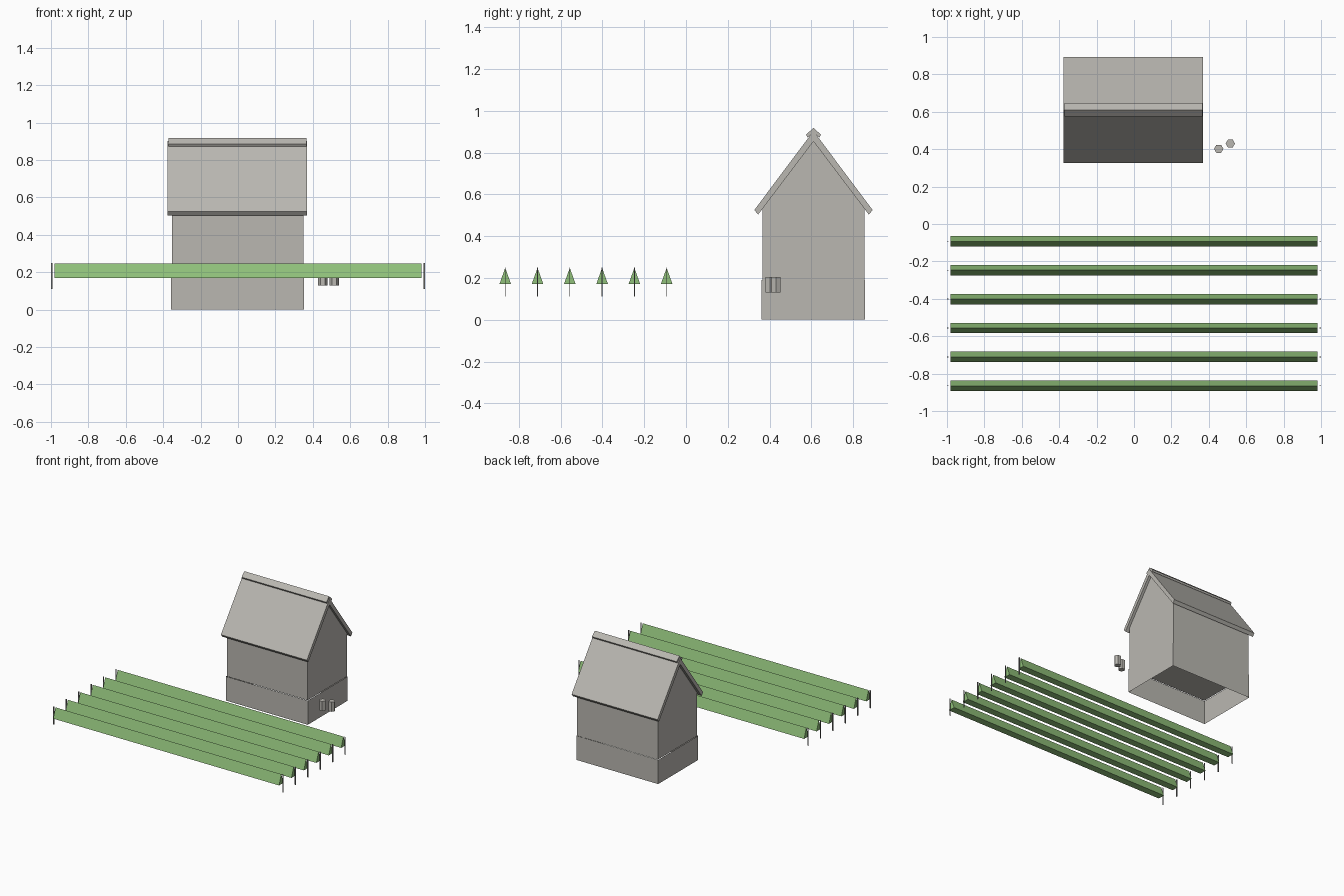
import bpy
import bmesh
from math import cos, sin, pi

cube = bpy.data.objects.get("Cube")
if cube:
    bpy.data.objects.remove(cube)


def material(name, r, g, b):
    m = bpy.data.materials.new(name)
    m.use_nodes = True
    m.diffuse_color = (r, g, b, 1)
    m.node_tree.nodes["Principled BSDF"].inputs["Base Color"].default_value = (r, g, b, 1)
    return m


stone = material("warm grey", 0.49, 0.475, 0.44)
leaf = material("leaf green", 0.28, 0.53, 0.195)
metal = material("stake grey", 0.25, 0.25, 0.24)


def prism(name, profile, low, high, mat, axis="x", caps=True):
    """Extrude a flat profile along x (profile in y, z) or along z (profile in x, y)."""
    def place(p, t):
        return (t, p[0], p[1]) if axis == "x" else (p[0], p[1], t)

    bm = bmesh.new()
    a = [bm.verts.new(place(p, low)) for p in profile]
    b = [bm.verts.new(place(p, high)) for p in profile]
    n = len(profile)
    for i in range(n):
        j = (i + 1) % n
        bm.faces.new((a[i], a[j], b[j], b[i]))
    if caps:
        bm.faces.new(a[::-1])
        bm.faces.new(b)
    bmesh.ops.recalc_face_normals(bm, faces=bm.faces)
    mesh = bpy.data.meshes.new(name)
    bm.to_mesh(mesh)
    bm.free()
    mesh.materials.append(mat)
    ob = bpy.data.objects.new(name, mesh)
    bpy.context.scene.collection.objects.link(ob)
    return ob


def rect(x0, x1, y0, y1):
    return [(x0, y0), (x1, y0), (x1, y1), (x0, y1)]


def gable(half, eave, peak):
    """Pointed half of a symmetrical profile about the ridge line."""
    return [(RIDGE - half, eave), (RIDGE, peak), (RIDGE + half, eave)]


RIDGE = 0.61

# House: hollow base open below, gabled body above it
prism("house_base", rect(-0.358, 0.354, 0.361, 0.857), 0, 0.19, stone, "z", caps=False)
prism("house_body", [(0.365, 0.19)] + gable(0.245, 0.53, 0.855) + [(0.855, 0.19)],
      -0.353, 0.349, stone)

# Roof slabs form one folded sheet, topped by a ridge cap
prism("roof", gable(0.283, 0.525, 0.903) + gable(0.265, 0.503, 0.853)[::-1],
      -0.378, 0.37, stone)
prism("ridge_cap", gable(0.036, 0.885, 0.918) + gable(0.028, 0.872, 0.9)[::-1],
      -0.371, 0.366, stone)

# Two small hexagonal barrels beside the house
for i, (x, y) in enumerate([(0.453, 0.402), (0.515, 0.43)]):
    ring = [(x + 0.025 * cos(k * pi / 3), y + 0.025 * sin(k * pi / 3)) for k in range(6)]
    prism(f"barrel_{i + 1}", ring, 0.13, 0.205, stone, "z")

# Six crop rows with a thin stake at either end
for i in range(6):
    y = -0.865 + 0.1545 * i
    prism(f"crop_row_{i + 1}", [(y - 0.028, 0.17), (y, 0.248), (y + 0.028, 0.17)],
          -0.982, 0.982, leaf)
    for side, x in (("left", 0.996), ("right", -0.996)):
        prism(f"stake_{side}_{i + 1}", rect(x - 0.004, x + 0.004, y - 0.002, y + 0.002),
              0.11, 0.25, metal, "z")
